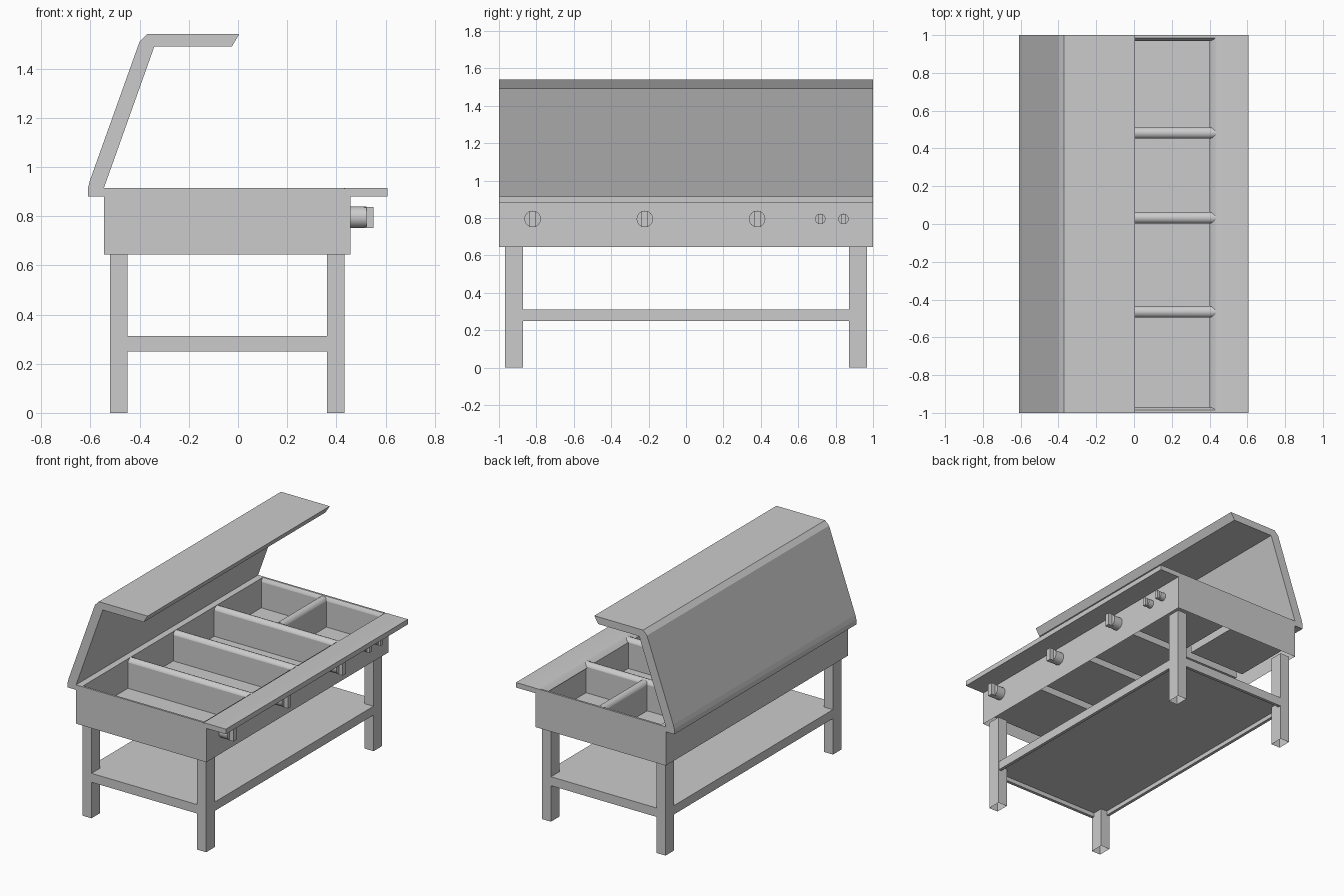
import bpy, bmesh, math

if "Cube" in bpy.data.objects:
    bpy.data.objects.remove(bpy.data.objects["Cube"])


def finish(name, bm, smooth=False):
    bmesh.ops.recalc_face_normals(bm, faces=bm.faces)
    me = bpy.data.meshes.new(name)
    bm.to_mesh(me)
    bm.free()
    ob = bpy.data.objects.new(name, me)
    bpy.context.collection.objects.link(ob)
    if smooth:
        bpy.ops.object.select_all(action='DESELECT')
        bpy.context.view_layer.objects.active = ob
        ob.select_set(True)
        bpy.ops.object.shade_smooth_by_angle(angle=math.radians(40))
    return ob


def box(name, x, y, z, drop=(), lip=None):
    """Box from ranges; drop lists +1 / -1 for no top / bottom; lip = (width, depth) recess below."""
    bm = bmesh.new()
    bmesh.ops.create_cube(bm, size=1)
    for v in bm.verts:
        v.co = [r[0] if c < 0 else r[1] for c, r in zip(v.co, (x, y, z))]
    bm.normal_update()
    gone = [f for f in bm.faces if abs(f.normal.z) > 0.9 and round(f.normal.z) in drop]
    if gone:
        bmesh.ops.delete(bm, geom=gone, context='FACES_ONLY')
    if lip:
        low = [f for f in bm.faces if f.normal.z < -0.9]
        bmesh.ops.inset_region(bm, faces=low, thickness=lip[0])
        verts = low[0].verts[:]
        edge = bmesh.ops.extrude_face_region(bm, geom=low)
        new = [g for g in edge['geom'] if isinstance(g, bmesh.types.BMVert)]
        bmesh.ops.translate(bm, verts=new, vec=(0, 0, lip[1]))
        old = [f for f in bm.faces if all(v in verts for v in f.verts)]
        bmesh.ops.delete(bm, geom=old, context='FACES_ONLY')
    return finish(name, bm)


def extrude(name, pts, move, smooth=False):
    """Closed 3D outline pushed along a vector."""
    bm = bmesh.new()
    f = bm.faces.new([bm.verts.new(p) for p in pts])
    r = bmesh.ops.extrude_face_region(bm, geom=[f], use_keep_orig=True)
    new = [g for g in r['geom'] if isinstance(g, bmesh.types.BMVert)]
    bmesh.ops.translate(bm, verts=new, vec=move)
    return finish(name, bm, smooth)


# Cabinet skin, open above and below
box("cabinet", (-0.545, 0.457), (-1, 1), (0.645, 0.885), drop=(1, -1))

# Rim around the wells
box("rear_rim", (-0.545, -0.50), (-1, 1), (0.885, 0.915), drop=(-1,))
rim = [(0.97, 0.885), (0.974, 0.9), (0.986, 0.915), (1, 0.915), (1, 0.885)]
for s, side in ((-1, "left"), (1, "right")):
    extrude(side + "_rim", [(-0.50, s * y, z) for y, z in rim], (0.93, 0, 0), True)

# Serving counter with a sloped inner edge
counter = [(0.40, 0.885), (0.43, 0.911), (0.44, 0.915), (0.607, 0.915),
           (0.607, 0.88), (0.457, 0.88)]
extrude("serving_counter", [(x, -1, z) for x, z in counter], (0, 2, 0), True)

# Food wells
wells = [(-0.50, 0.40, -0.972, -0.495), (-0.50, 0.40, -0.435, 0.003),
         (-0.50, 0.40, 0.063, 0.452), (-0.50, -0.06, 0.512, 0.97),
         (0.0, 0.41, 0.512, 0.97)]
for i, (x0, x1, y0, y1) in enumerate(wells):
    box(f"well_{i + 1}", (x0, x1), (y0, y1), (0.71, 0.89), drop=(1,))

# Rounded dividers between wells, tapered at the counter
ridge = [(-0.03, 0.885), (-0.026, 0.9), (-0.013, 0.911), (0, 0.915),
         (0.013, 0.911), (0.026, 0.9), (0.03, 0.885)]
for i, y in enumerate((-0.465, 0.033, 0.482)):
    ob = extrude(f"divider_{i + 1}", [(-0.52, y + a, z) for a, z in ridge], (0.93, 0, 0), True)
    for v in ob.data.vertices:
        if v.co.x > 0:
            v.co.x += 0.03 * (1 - abs(v.co.y - y) / 0.03)
extrude("short_divider", [(-0.03 + a, 0.5, z) for a, z in ridge], (0, 0.48, 0), True)

# Bent hood
hood = [(-0.61, 0.88), (-0.61, 0.915), (-0.602, 0.945), (-0.40, 1.51), (-0.37, 1.54),
        (0.005, 1.54), (-0.025, 1.49), (-0.34, 1.49), (-0.545, 0.915), (-0.545, 0.88)]
extrude("hood", [(x, -1, z) for x, z in hood], (0, 2, 0))

# Legs, hollow at the foot
for xr, fx in (((-0.52, -0.45), "rear"), ((0.362, 0.432), "front")):
    for s, fy in ((-1, "left"), (1, "right")):
        box(f"{fx}_{fy}_leg", xr, sorted((s * 0.872, s * 0.967)), (0, 0.65), drop=(-1,))

# Lower shelf, flush on top with a shallow lip underneath
box("lower_shelf", (-0.519, 0.431), (-0.966, 0.966), (0.25, 0.312), lip=(0.03, 0.03))


# Control knobs: round base with an upright grip
def knob(i, y, r, length):
    bm = bmesh.new()
    bmesh.ops.create_cone(bm, cap_ends=True, segments=24, radius1=r, radius2=r, depth=length)
    for v in bm.verts:
        a, b, c = v.co
        v.co = (0.457 + length / 2 + c, y + a, 0.795 + b)
    finish(f"knob_base_{i}", bm, True)
    x = 0.457 + length
    w = r * 0.4
    box(f"knob_grip_{i}", (x - 0.01, x + length * 0.45), (y - w, y + w),
        (0.795 - r * 0.98, 0.795 + r * 0.98))


for i, (y, r, length) in enumerate(((-0.82, 0.044, 0.065), (-0.22, 0.044, 0.065),
                                    (0.38, 0.044, 0.065), (0.718, 0.028, 0.04),
                                    (0.842, 0.028, 0.04))):
    knob(i + 1, y, r, length)
